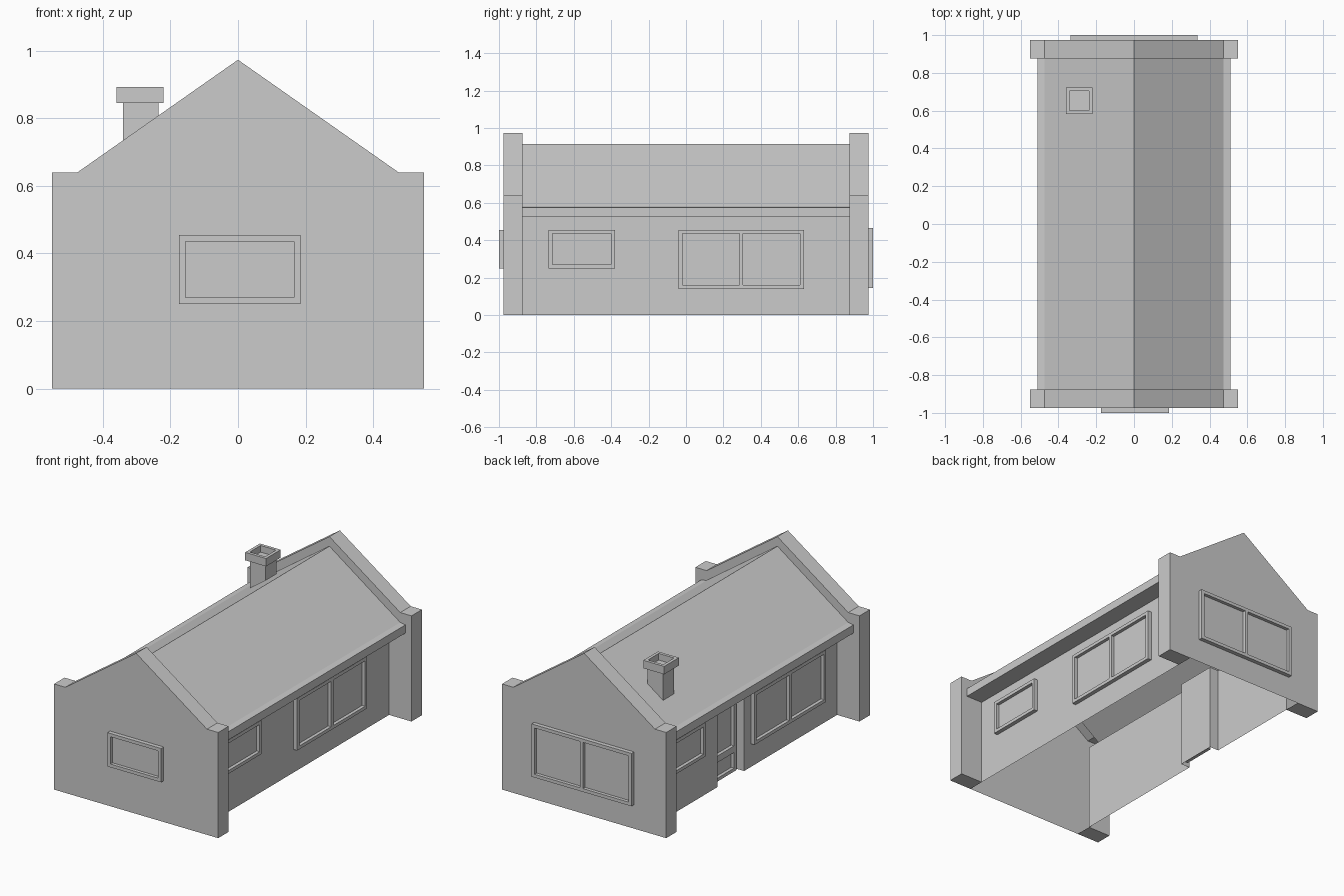
import bpy, bmesh

if "Cube" in bpy.data.objects:
    bpy.data.objects.remove(bpy.data.objects["Cube"])

grey = bpy.data.materials.new("light_grey")
grey.diffuse_color = (0.6, 0.6, 0.6, 1)
grey.use_nodes = True
grey.node_tree.nodes["Principled BSDF"].inputs["Base Color"].default_value = grey.diffuse_color


def make(name, verts, faces):
    me = bpy.data.meshes.new(name)
    me.from_pydata(verts, [], faces)
    bm = bmesh.new()
    bm.from_mesh(me)
    bmesh.ops.recalc_face_normals(bm, faces=bm.faces)
    bm.to_mesh(me)
    bm.free()
    me.materials.append(grey)
    ob = bpy.data.objects.new(name, me)
    bpy.context.collection.objects.link(ob)
    return ob


def sheet(name, pts, lift):
    """Open strip: a polyline swept along the lift vector."""
    n = len(pts)
    top = [tuple(a + b for a, b in zip(p, lift)) for p in pts]
    return make(name, list(pts) + top,
                [(i, i + 1, n + i + 1, n + i) for i in range(n - 1)])


BOX = [(0, 1, 3, 2), (4, 6, 7, 5), (0, 4, 5, 1), (2, 3, 7, 6), (0, 2, 6, 4), (1, 5, 7, 3)]


def box(name, x, y, z):
    return make(name, [(a, b, c) for a in x for b in y for c in z], BOX)


def window(name, axis, wall, out, u, z, panes=1, t=0.02):
    """Raised frame with recessed panes, on a wall across the given axis."""
    def bar(part, uu, zz, depth):
        d = sorted((wall, wall + out * depth))
        if axis == 'x':
            box(name + part, d, uu, zz)
        else:
            box(name + part, uu, d, zz)
    (u0, u1), (z0, z1) = u, z
    bar("_sill", (u0, u1), (z0, z0 + t), 0.025)
    bar("_head", (u0, u1), (z1 - t, z1), 0.025)
    for i in range(panes + 1):
        c = u0 + t / 2 + (u1 - u0 - t) * i / panes
        bar("_post_%d" % i, (c - t / 2, c + t / 2), (z0 + t, z1 - t), 0.025)
    bar("_pane", (u0 + t, u1 - t), (z0 + t, z1 - t), 0.005)


# Side walls; the left one steps in for the door
EAVE = 0.525
sheet("right_wall", [(0.4, -0.875, 0), (0.4, 0.875, 0)], (0, 0, EAVE))
sheet("left_wall", [(-0.4, -0.875, 0), (-0.4, 0.015, 0), (-0.34, 0.015, 0),
                    (-0.34, 0.27, 0), (-0.4, 0.27, 0), (-0.4, 0.875, 0)], (0, 0, EAVE))
sheet("porch_ceiling", [(-0.4, 0.015, EAVE), (-0.34, 0.015, EAVE)], (0, 0.255, 0))

# Roof with boxed eaves
half = [(0.4, EAVE), (0.51, EAVE), (0.51, 0.575), (0.475, 0.58)]
roof = half + [(0, 0.915)] + [(-x, z) for x, z in reversed(half)]
sheet("roof", [(x, -0.875, z) for x, z in roof], (0, 1.75, 0))

# Gable ends rise above the roof and stay hollow towards the room
outer = [(-0.55, 0), (-0.55, 0.64), (-0.475, 0.64), (0, 0.973),
         (0.475, 0.64), (0.55, 0.64), (0.55, 0)]
for name, s in (("front_gable", -1), ("back_gable", 1)):
    n = len(outer)
    inner = [(0.4, 0)] + roof + [(-0.4, 0)]
    verts = [(x, s * 0.975, z) for x, z in outer] + [(x, s * 0.875, z) for x, z in outer]
    k = len(verts)
    verts += [(x, s * 0.875, z) for x, z in inner]
    m = len(verts)
    verts += [(0.4, s * 0.975, 0), (-0.4, s * 0.975, 0)]
    faces = [tuple(range(n)) + (m, m + 1)]
    faces += [(i, i + 1, n + i + 1, n + i) for i in range(n - 1)]
    faces += [tuple(range(n, 2 * n)) + tuple(range(k, m))]
    faces += [(n - 1, 2 * n - 1, k, m), (0, n, m - 1, m + 1)]
    make(name, verts, faces)

# Windows
window("front_window", 'y', -0.975, -1, (-0.175, 0.185), (0.25, 0.455))
window("back_window", 'y', 0.975, 1, (-0.335, 0.335), (0.145, 0.465), 2)
window("right_small_window", 'x', 0.4, 1, (-0.735, -0.38), (0.25, 0.455))
window("right_large_window", 'x', 0.4, 1, (-0.04, 0.63), (0.14, 0.455), 2)
window("left_small_window", 'x', -0.4, -1, (0.42, 0.775), (0.25, 0.455))
window("left_large_window", 'x', -0.4, -1, (-0.735, -0.05), (0.14, 0.455), 2)

# Door: glazed upper part and lower panel
window("door_upper", 'x', -0.34, -1, (0.04, 0.245), (0.14, 0.47))
window("door_lower", 'x', -0.34, -1, (0.04, 0.245), (0.005, 0.14))

# Chimney shaft, its foot cut to the roof slope
shaft = box("chimney_shaft", (-0.34, -0.235), (0.6, 0.705), (0, 0.845))
for v in shaft.data.vertices:
    if v.co.z < 0.1:
        v.co.z = 0.915 + v.co.x * 0.705

# Chimney cap with a square flue
cap = box("chimney_cap", (-0.36, -0.22), (0.583, 0.723), (0.845, 0.893))
bm = bmesh.new()
bm.from_mesh(cap.data)
top = [f for f in bm.faces if f.normal.z > 0.9]
bmesh.ops.inset_region(bm, faces=top, thickness=0.026)
for v in top[0].verts:
    v.co.z = 0.893
low = bmesh.ops.extrude_discrete_faces(bm, faces=top)["faces"][0]
bmesh.ops.translate(bm, verts=low.verts, vec=(0, 0, -0.04))
bm.to_mesh(cap.data)
bm.free()
